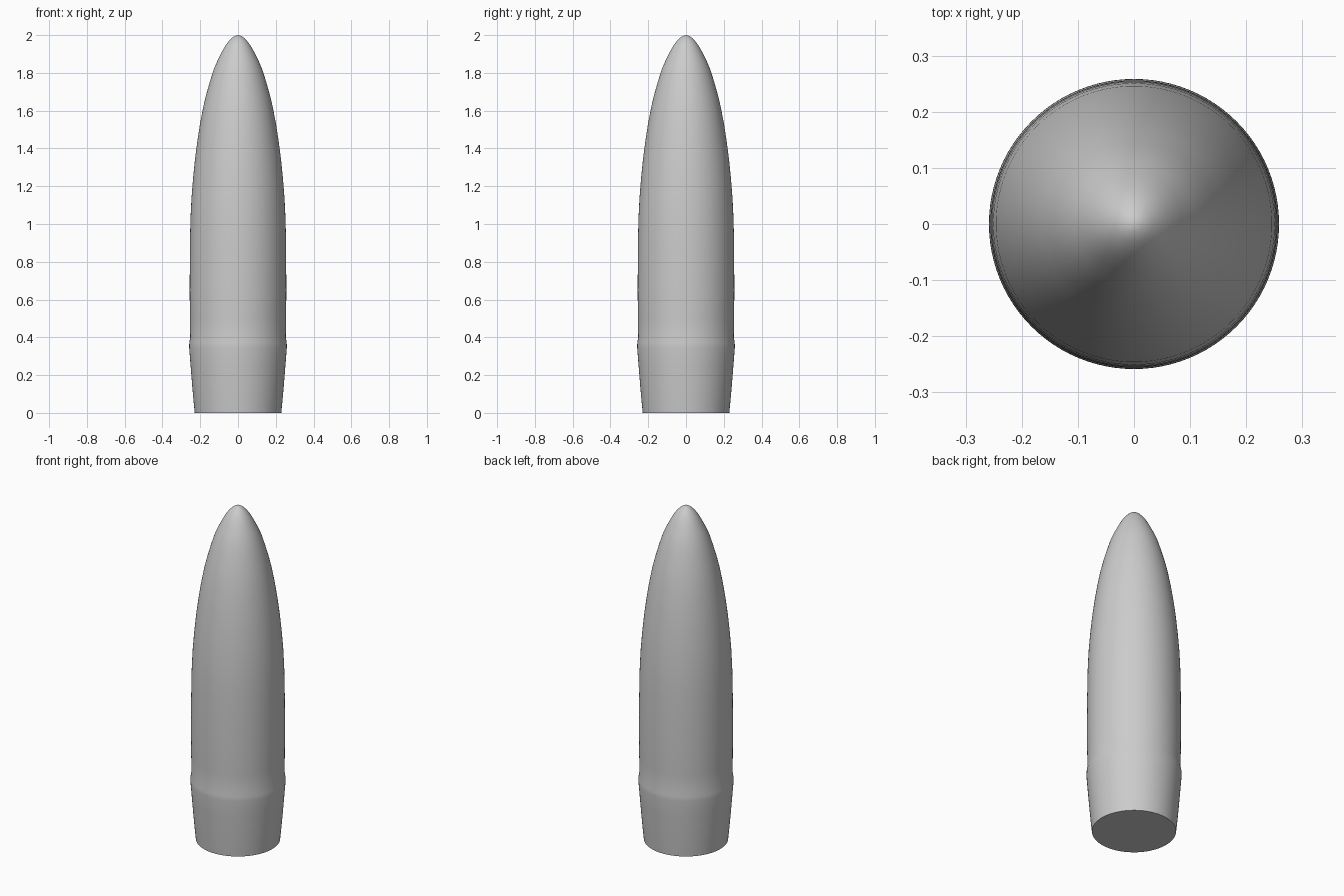
import bpy, bmesh, math

if "Cube" in bpy.data.objects:
    bpy.data.objects.remove(bpy.data.objects["Cube"])

# Half profile (radius, height) from base to tip
base = [(0.229, 0), (0.236, 0.07), (0.243, 0.15), (0.251, 0.25), (0.2585, 0.345), (0.258, 0.37), (0.253, 0.40)]
body = [(0.2545, 0.5), (0.256, 0.65), (0.255, 0.8), (0.2535, 0.95), (0.251, 1.04),
        (0.246, 1.14), (0.238, 1.24), (0.228, 1.34), (0.215, 1.44), (0.201, 1.53),
        (0.184, 1.62), (0.167, 1.69), (0.147, 1.76), (0.128, 1.82)]
nose = [(0.108, 1.866), (0.086, 1.91), (0.067, 1.944), (0.049, 1.968),
        (0.032, 1.985), (0.016, 1.996)]
profile = base + body + nose
SIDES = 96

# Lathe the profile round the z axis
bm = bmesh.new()
rings = []
for r, z in profile:
    rings.append([bm.verts.new((r * math.cos(2 * math.pi * i / SIDES),
                                r * math.sin(2 * math.pi * i / SIDES), z))
                  for i in range(SIDES)])
for lo, hi in zip(rings, rings[1:]):
    for i in range(SIDES):
        j = (i + 1) % SIDES
        bm.faces.new((lo[i], lo[j], hi[j], hi[i]))

# Flat base and rounded tip
bm.faces.new(rings[0][::-1])
tip = bm.verts.new((0, 0, 2))
for i in range(SIDES):
    bm.faces.new((rings[-1][i], rings[-1][(i + 1) % SIDES], tip))

mesh = bpy.data.meshes.new("tapered_shell")
bm.to_mesh(mesh)
bm.free()
shell = bpy.data.objects.new("tapered_shell", mesh)
bpy.context.collection.objects.link(shell)
bpy.context.view_layer.objects.active = shell
shell.select_set(True)
bpy.ops.object.shade_smooth_by_angle(angle=math.radians(35))
